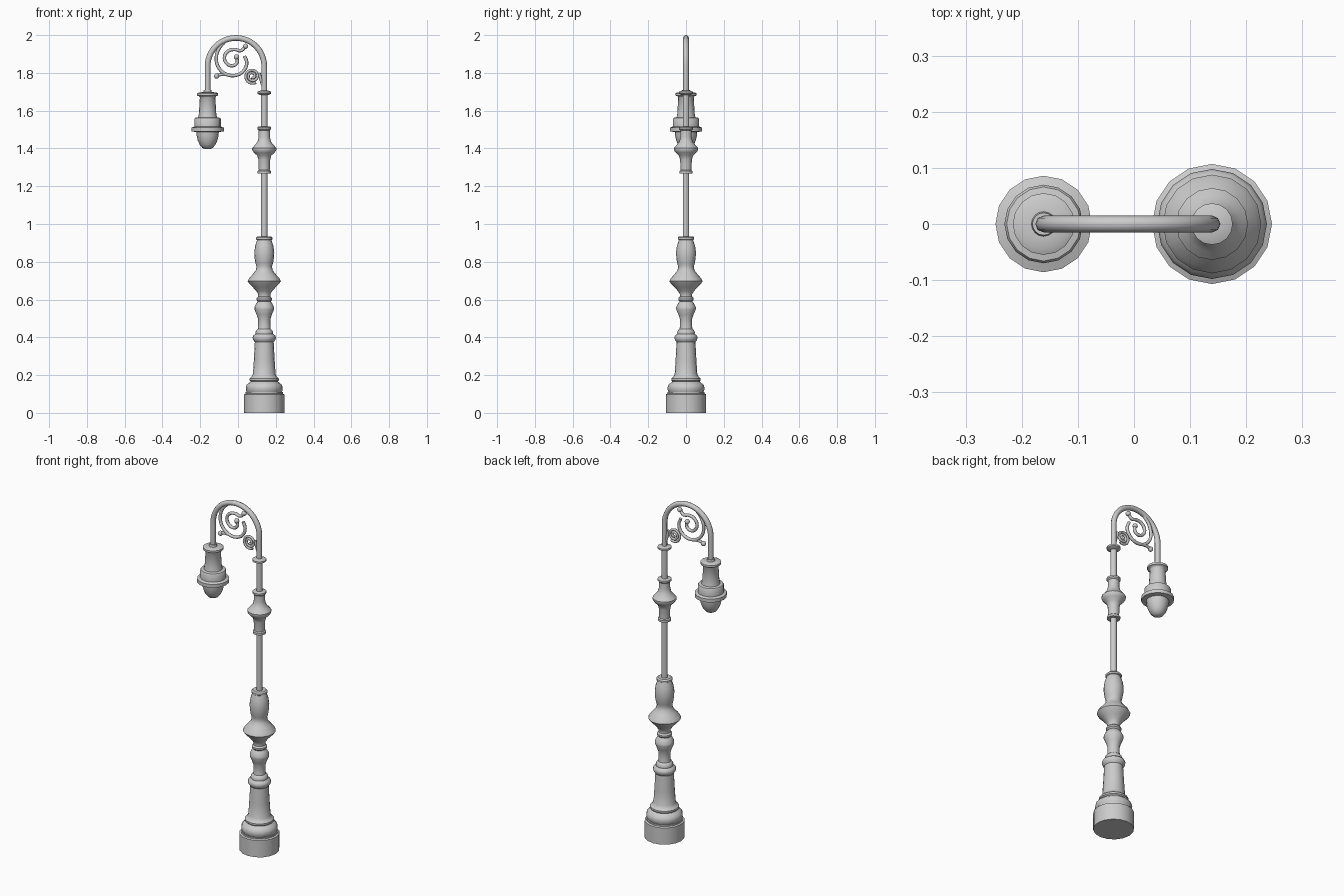
import bpy, bmesh
from math import pi, cos, sin, radians
from mathutils import Vector, Matrix

if "Cube" in bpy.data.objects:
    bpy.data.objects.remove(bpy.data.objects["Cube"])

POST_X, LAMP_X = 0.139, -0.161


def lathe(name, x, profile, sides=16):
    """Spin a (radius, height) profile about a vertical axis, closed at both ends."""
    bm = bmesh.new()
    pts = [(0, profile[0][1])] + profile + [(0, profile[-1][1])]
    vs = [bm.verts.new((r, 0, z)) for r, z in pts]
    edges = [bm.edges.new(p) for p in zip(vs, vs[1:])]
    bmesh.ops.spin(bm, geom=vs + edges, cent=(0, 0, 0), axis=(0, 0, 1),
                   angle=2 * pi, steps=sides)
    bmesh.ops.remove_doubles(bm, verts=bm.verts, dist=1e-5)
    bmesh.ops.recalc_face_normals(bm, faces=bm.faces)
    me = bpy.data.meshes.new(name)
    bm.to_mesh(me)
    bm.free()
    ob = bpy.data.objects.new(name, me)
    ob.location.x = x
    bpy.context.collection.objects.link(ob)
    shade(ob)
    return ob


def shade(ob):
    bpy.ops.object.select_all(action='DESELECT')
    ob.select_set(True)
    bpy.context.view_layer.objects.active = ob
    bpy.ops.object.shade_smooth_by_angle(angle=radians(40))


def tube(name, pts, radius, smooth=True):
    """Round bar along (x, z) points in the y = 0 plane."""
    cu = bpy.data.curves.new(name, 'CURVE')
    cu.dimensions = '3D'
    cu.bevel_depth, cu.bevel_resolution = radius, 2
    cu.use_fill_caps = True
    cu.resolution_u = 5
    if smooth:
        sp = cu.splines.new('BEZIER')
        sp.bezier_points.add(len(pts) - 1)
        for p, (x, z) in zip(sp.bezier_points, pts):
            p.co = (x, 0, z)
            p.handle_left_type = p.handle_right_type = 'AUTO'
    else:
        sp = cu.splines.new('POLY')
        sp.points.add(len(pts) - 1)
        for p, (x, z) in zip(sp.points, pts):
            p.co = (x, 0, z, 1)
    sp.use_smooth = True
    ob = bpy.data.objects.new(name, cu)
    bpy.context.collection.objects.link(ob)
    return ob


def ball(name, x, z, r=0.014):
    bm = bmesh.new()
    bmesh.ops.create_uvsphere(bm, u_segments=12, v_segments=8, radius=r)
    me = bpy.data.meshes.new(name)
    bm.to_mesh(me)
    bm.free()
    ob = bpy.data.objects.new(name, me)
    ob.location = (x, 0, z)
    bpy.context.collection.objects.link(ob)
    shade(ob)


# Plinth and tapered foot
lathe("plinth", POST_X, [(.107, 0), (.107, .098), (.098, .102), (.098, .11)])
lathe("foot", POST_X, [(.09, .105), (.096, .118), (.098, .132), (.094, .148), (.082, .158),
                       (.072, .166), (.078, .172), (.078, .182), (.068, .19), (.06, .205),
                       (.055, .28), (.05, .375), (.058, .385), (.062, .398), (.058, .41),
                       (.046, .418), (.047, .428), (.042, .438), (.034, .445)])

# Turned balusters of the lower post
lathe("lower_baluster", POST_X, [(.036, .43), (.032, .46), (.032, .495), (.04, .52), (.052, .548),
                                 (.052, .56), (.042, .58), (.034, .59), (.041, .598), (.041, .607),
                                 (.033, .615), (.033, .63), (.043, .645), (.06, .665), (.08, .685),
                                 (.088, .697), (.08, .713), (.06, .735), (.045, .755), (.041, .775),
                                 (.046, .79), (.051, .82), (.053, .85), (.048, .885), (.038, .915),
                                 (.043, .918), (.043, .928), (.036, .935)])

# Slim shaft and upper turned knob
lathe("shaft", POST_X, [(.017, .92), (.017, 1.70)])
lathe("upper_knob", POST_X, [(.035, 1.268), (.035, 1.28), (.029, 1.285), (.031, 1.34), (.037, 1.362),
                             (.055, 1.378), (.064, 1.392), (.064, 1.402), (.05, 1.418), (.036, 1.435),
                             (.03, 1.46), (.03, 1.495), (.037, 1.502), (.037, 1.512), (.03, 1.516)])
lathe("shaft_collar", POST_X, [(.022, 1.682), (.037, 1.69), (.037, 1.70), (.022, 1.706)])

# Arched arm
R, CX, CZ = .15, -.011, 1.835
arc = [(CX + R * cos(pi * i / 24), CZ + R * sin(pi * i / 24)) for i in range(25)]
tube("arched_arm", [(POST_X, 1.69)] + arc + [(LAMP_X, 1.69)], .015, smooth=False)

# Hanging lamp: housing and globe
lathe("lamp_housing", LAMP_X, [(.06, 1.487), (.086, 1.49), (.086, 1.51), (.07, 1.516), (.07, 1.556),
                               (.066, 1.562), (.05, 1.565), (.046, 1.585), (.041, 1.67), (.045, 1.676),
                               (.055, 1.68), (.055, 1.692), (.045, 1.697), (.022, 1.698), (.02, 1.71)])
lathe("lamp_globe", LAMP_X, [(.012, 1.396), (.028, 1.403), (.042, 1.42), (.052, 1.443),
                             (.058, 1.468), (.06, 1.495)])

# Scrollwork inside the arch
tube("outer_scroll", [(-.07, 1.965), (-.10, 1.93), (-.115, 1.87), (-.097, 1.82), (-.055, 1.79),
                      (-.005, 1.789), (.033, 1.815), (.046, 1.855), (.034, 1.89)], .009)
tube("inner_scroll", [(-.008, 1.884), (-.005, 1.855), (-.028, 1.838), (-.057, 1.848), (-.072, 1.88),
                      (-.055, 1.913), (-.02, 1.924), (.015, 1.918), (.04, 1.941)], .009)
tube("scroll_tail", [(-.113, 1.783), (-.095, 1.79), (-.055, 1.79)], .008)
for n, (x, z) in enumerate([(-.008, 1.884), (.04, 1.941), (-.113, 1.783)]):
    ball("scroll_ball_%d" % (n + 1), x, z)
spiral = []
for i in range(27):
    a, r = radians(-60 - 30 * (26 - i)), .008 + .032 * i / 26
    spiral.append((.076 + r * cos(a), 1.783 + r * sin(a)))
tube("small_scroll", spiral, .007)
tube("small_scroll_stem", [(.112, 1.80), (.118, 1.775), (.13, 1.735)], .008)
